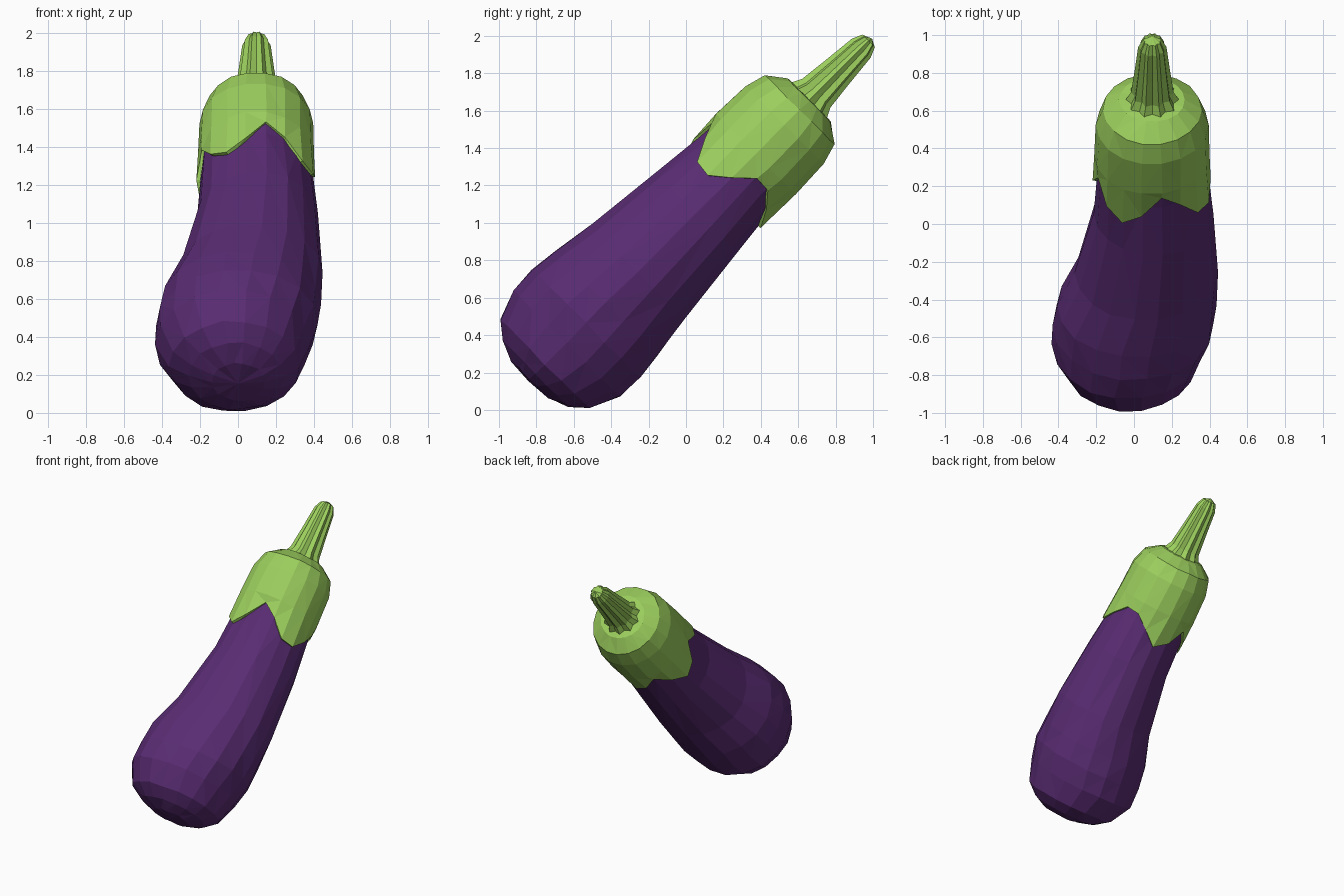
import bpy, bmesh, math, random
from mathutils import Vector

if "Cube" in bpy.data.objects:
    bpy.data.objects.remove(bpy.data.objects["Cube"])

random.seed(4)
SIDES = 18
W0 = 0.705          # offset of the leaning axis
K = math.sqrt(0.5)  # the fruit leans back 45 degrees


def material(name, color):
    m = bpy.data.materials.new(name)
    m.diffuse_color = (*color, 1)
    m.use_nodes = True
    m.node_tree.nodes["Principled BSDF"].inputs["Base Color"].default_value = m.diffuse_color
    return m


def point(t, x, w):
    """t runs along the leaning axis, w across it, x is world x."""
    return Vector((x, K * (t - w), K * (t + w)))


def ring_point(t, xc, rx, rw, a):
    return point(t, xc + rx * math.cos(a), W0 + rw * math.sin(a))


def sample(table, t):
    """Linear interpolation in a station table (t, centre x, rx, rw)."""
    for p, q in zip(table, table[1:]):
        if t <= q[0]:
            f = (t - p[0]) / (q[0] - p[0])
            return [a + (b - a) * f for a, b in zip(p, q)][1:]
    return table[-1][1:]


def skin(name, rings, start, end, mat, jitter=0.0):
    """Loft rings of points; start / end are optional pole points."""
    bm = bmesh.new()
    n = len(rings[0])
    noise = lambda: Vector([random.uniform(-jitter, jitter) for _ in range(3)])
    rows = [[bm.verts.new(p + noise()) for p in r] for r in rings]
    for a, b in zip(rows, rows[1:]):
        for i in range(n):
            j = (i + 1) % n
            bm.faces.new((a[i], a[j], b[j], b[i]))
    for pole, row in ((start, rows[0]), (end, rows[-1])):
        if pole is not None:
            v = bm.verts.new(pole)
            for i in range(n):
                bm.faces.new((v, row[i], row[(i + 1) % n]))
    bmesh.ops.recalc_face_normals(bm, faces=bm.faces)
    bmesh.ops.triangulate(bm, faces=bm.faces)
    me = bpy.data.meshes.new(name)
    bm.to_mesh(me)
    bm.free()
    me.materials.append(mat)
    ob = bpy.data.objects.new(name, me)
    bpy.context.collection.objects.link(ob)
    return ob


purple = material("purple_skin", (0.10, 0.025, 0.17))
green = material("green_leaf", (0.33, 0.62, 0.11))
angles = [math.tau * i / SIDES for i in range(SIDES)]

# Purple fruit body
body = [(-0.474, 0.0, 0.14, 0.14), (-0.43, -0.01, 0.25, 0.25),
        (-0.36, -0.02, 0.34, 0.34), (-0.2, -0.03, 0.405, 0.41),
        (-0.05, -0.005, 0.428, 0.415), (0.1, 0.012, 0.422, 0.397),
        (0.34, 0.065, 0.378, 0.36), (0.78, 0.10, 0.317, 0.307),
        (1.1, 0.095, 0.292, 0.272), (1.4, 0.095, 0.27, 0.26)]
skin("fruit_body", [[ring_point(*s, a) for a in angles] for s in body],
     point(-0.487, 0, W0), point(1.45, 0.095, W0), purple, 0.005)

# Green cap with four pointed lobes: axis position of its lower edge per side
edge = [1.05, 0.97, 0.98, 1.10, 1.18, 1.05, 0.97, 1.03, 1.15,
        1.03, 0.97, 1.06, 1.15, 1.03, 0.97, 1.06, 1.14, 1.14]


def edge_ring(offset):
    out = []
    for t, a in zip(edge, angles):
        xc, rx, rw = sample(body, t)
        out.append(ring_point(t, xc, rx + offset, rw + offset, a))
    return out


cap = [(1.23, 0.095, 0.306, 0.306), (1.45, 0.095, 0.300, 0.298),
       (1.565, 0.095, 0.262, 0.265), (1.635, 0.095, 0.175, 0.165)]
skin("leaf_cap", [edge_ring(-0.02), edge_ring(0.016)]
     + [[ring_point(*s, a) for a in angles] for s in cap],
     None, point(1.65, 0.095, W0), green, 0.003)

# Fluted stem
stem = [(1.60, 0.16), (1.69, 0.113), (1.85, 0.094), (2.03, 0.075), (2.085, 0.05)]
flutes = [math.tau * i / 20 for i in range(20)]
skin("stem", [[ring_point(t, 0.097, r * (1, 0.84)[i % 2], r * (1, 0.84)[i % 2], a)
               for i, a in enumerate(flutes)] for t, r in stem],
     None, point(2.107, 0.097, 0.70), green)
